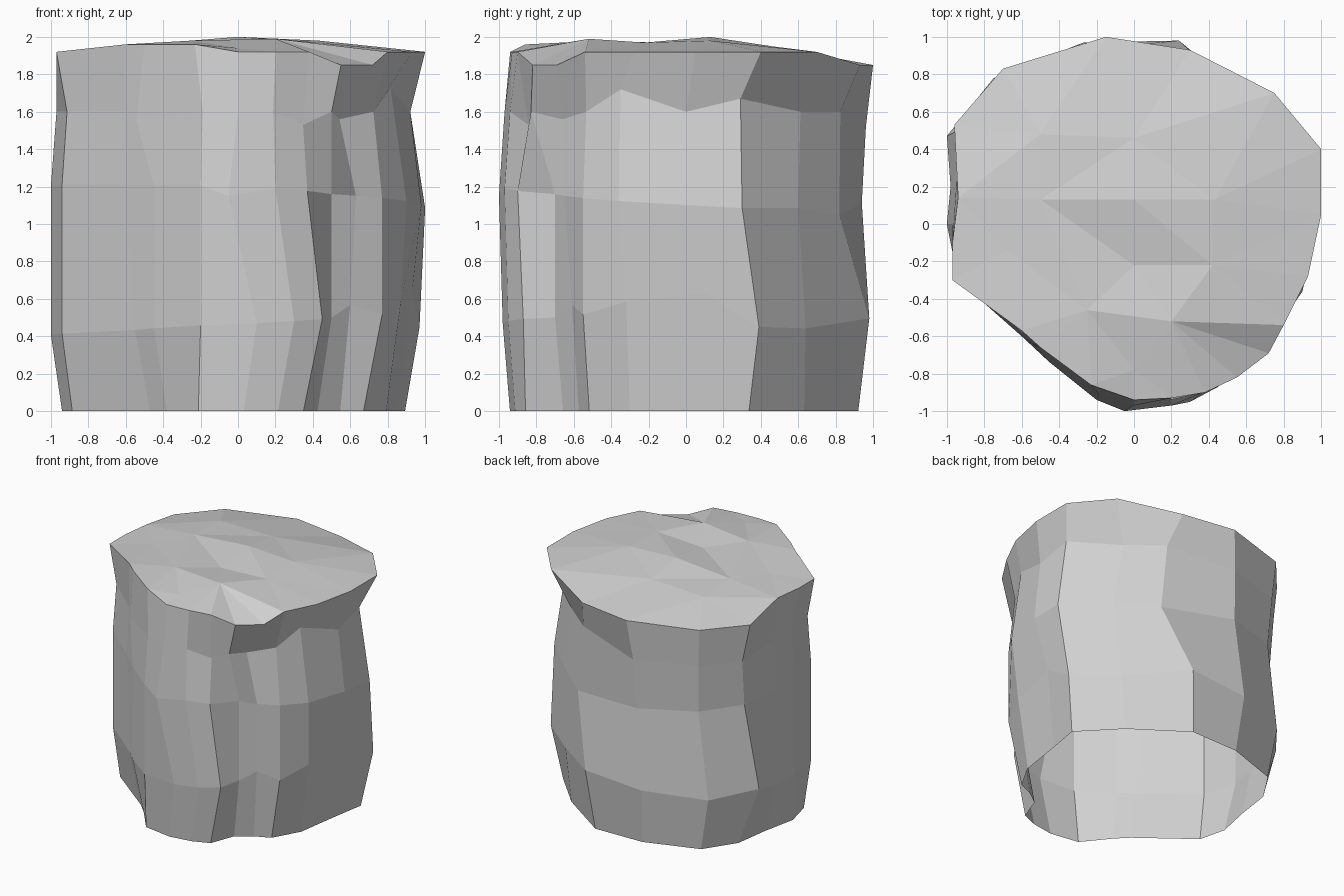
import bpy
import bmesh
from mathutils import Vector
from mathutils.geometry import delaunay_2d_cdt

cube = bpy.data.objects.get("Cube")
if cube:
    bpy.data.objects.remove(cube, do_unlink=True)

# Single stone colour
stone = bpy.data.materials.new("stone grey")
stone.use_nodes = True
grey = (0.64, 0.64, 0.64, 1)
stone.diffuse_color = grey
stone.node_tree.nodes["Principled BSDF"].inputs["Base Color"].default_value = grey

# Rim and waist outlines, counter-clockwise from the front right, point below point
RIM = [(-.97, -.3), (-.6, -.57), (-.5, -.66), (-.23, -.86), (0, -.94), (.2, -.93), (.38, -.9),
       (.55, -.82), (.72, -.69), (.8, -.54), (.93, -.28), (1, .05), (1, .4), (.75, .7),
       (.3, .93), (-.15, 1), (-.7, .83), (-.96, .53), (-.94, .14), (-.97, -.1)]
WAIST = [(-.94, -.3), (-.6, -.6), (-.45, -.74), (-.2, -.94), (0, -1), (.2, -.97), (.37, -.9),
         (.5, -.7), (.63, -.65), (.77, -.55), (.9, -.36), (.98, 0), (1, .3), (.7, .6),
         (.42, .82), (-.2, .94), (-.66, .78), (-.9, .52), (-.98, .2), (-1, 0)]


def ring(outline, height, scale_x=1, scale_y=1, tilt_x=0, tilt_y=0):
    """Turn an outline into a scaled ring on a tilted plane."""
    return [Vector((p[0] * scale_x, p[1] * scale_y, height + tilt_x * p[0] + tilt_y * p[1]))
            for p in outline]


def nudge(points, indices, x=0, y=0, z=0):
    """Shift chosen points of a ring."""
    for i in indices:
        points[i] += Vector((x, y, z))


# Rim: raised at the front right, dipping at the front left and at the back
rim = ring(RIM, 1.92)
nudge(rim, (1, 2, 3), z=.04)
nudge(rim, (7, 8), z=-.07)
nudge(rim, (14, 15, 16, 17), z=-.07)

# Shoulder: drawn in below the overhanging rim
shoulder = ring(WAIST, 1.6, scale_x=.94, scale_y=.97)
nudge(shoulder, (0, 1, 12, 18, 19), x=-.03)
nudge(shoulder, (2,), x=-.12, y=.08, z=-.05)
nudge(shoulder, (6,), y=.03, z=-.07)
nudge(shoulder, (7,), x=.03, y=-.15)
nudge(shoulder, (8,), x=-.05, y=-.03, z=-.04)
nudge(shoulder, (10,), x=-.03, z=.12)
nudge(shoulder, (12,), z=.07)
nudge(shoulder, (13, 14), x=-.03, y=.03)
nudge(shoulder, (15,), y=.05, z=-.08)
nudge(shoulder, (16, 17), x=-.06, y=.05, z=-.06)

# Waist: leaning down towards the back left
waist = ring(WAIST, 1.15, tilt_x=-.05, tilt_y=-.05)
nudge(waist, (4,), x=-.05, z=-.05)
nudge(waist, (14,), z=-.04)

# Belly: twisted slightly against the waist
belly = ring(WAIST, .47, tilt_x=.06)
nudge(belly, (1,), x=.05, y=-.04)
nudge(belly, (4, 5), x=.1, y=.02)
nudge(belly, (6,), x=.08, y=.03)
nudge(belly, (8, 10), x=-.03, y=.04, z=.06)
nudge(belly, (11,), x=-.05, y=.1, z=.1)
nudge(belly, (12,), x=-.03, y=.09, z=-.08)
nudge(belly, (13,), x=-.04, y=.04, z=-.07)
nudge(belly, (14,), x=-.18, y=.16)
nudge(belly, (15,), x=-.07, y=.03)
nudge(belly, (16,), x=-.09)
nudge(belly, (17,), x=-.1, y=-.05, z=.06)

# Foot: tapering in from the belly
foot = [Vector((p.x * .91 - .03, p.y * .94, 0)) for p in belly]
nudge(foot, (1, 2), x=.06)
nudge(foot, (3, 4, 5), y=-.02)
nudge(foot, (4, 5, 6), x=-.03)
nudge(foot, (6,), y=-.04)
nudge(foot, (8, 10, 11), x=.03)
nudge(foot, (11, 12), y=-.03)
nudge(foot, (12, 13, 15, 16, 18), x=.04)
nudge(foot, (13, 16, 18), y=.03)
nudge(foot, (17,), x=.1, y=.07)
nudge(foot, (19,), y=-.06)

bm = bmesh.new()
loops = [[bm.verts.new(p) for p in points] for points in (foot, belly, waist, shoulder, rim)]

# Side facets, open underneath
count = len(RIM)
for low, high in zip(loops, loops[1:]):
    for i in range(count):
        j = (i + 1) % count
        bm.faces.new((low[i], low[j], high[j], high[i]))

# Uneven crown
CROWN = [(0, -.22, 1.95), (-.5, .13, 1.96), (0, .13, 2), (0, .46, 1.95),
         (.43, .13, 1.98), (.42, -.22, 1.97), (.2, -.52, 1.99), (0, -.78, 1.94),
         (-.25, -.46, 1.98), (-.68, -.14, 1.94), (-.5, .48, 1.94)]
crown = loops[-1] + [bm.verts.new(p) for p in CROWN]
flat = [v.co.to_2d() for v in crown]

# Creases from crown points out to the rim, then between crown points
creases = [(count + a, b) for a, b in
           ((5, 9), (6, 9), (4, 13), (4, 11), (10, 15), (10, 17), (1, 18), (9, 19))]
creases += [(count + a, count + b) for a, b in
            ((1, 2), (2, 3), (3, 4), (4, 5), (0, 2), (0, 6), (0, 8), (7, 8), (6, 7), (1, 9))]
result = delaunay_2d_cdt(flat, creases, [list(range(count))], 1, 1e-5)
sources = result[3]
for triangle in result[2]:
    bm.faces.new([crown[sources[k][0]] for k in triangle])

bm.normal_update()
mesh = bpy.data.meshes.new("rock")
bm.to_mesh(mesh)
bm.free()
mesh.materials.append(stone)
rock = bpy.data.objects.new("rock", mesh)
bpy.context.collection.objects.link(rock)
